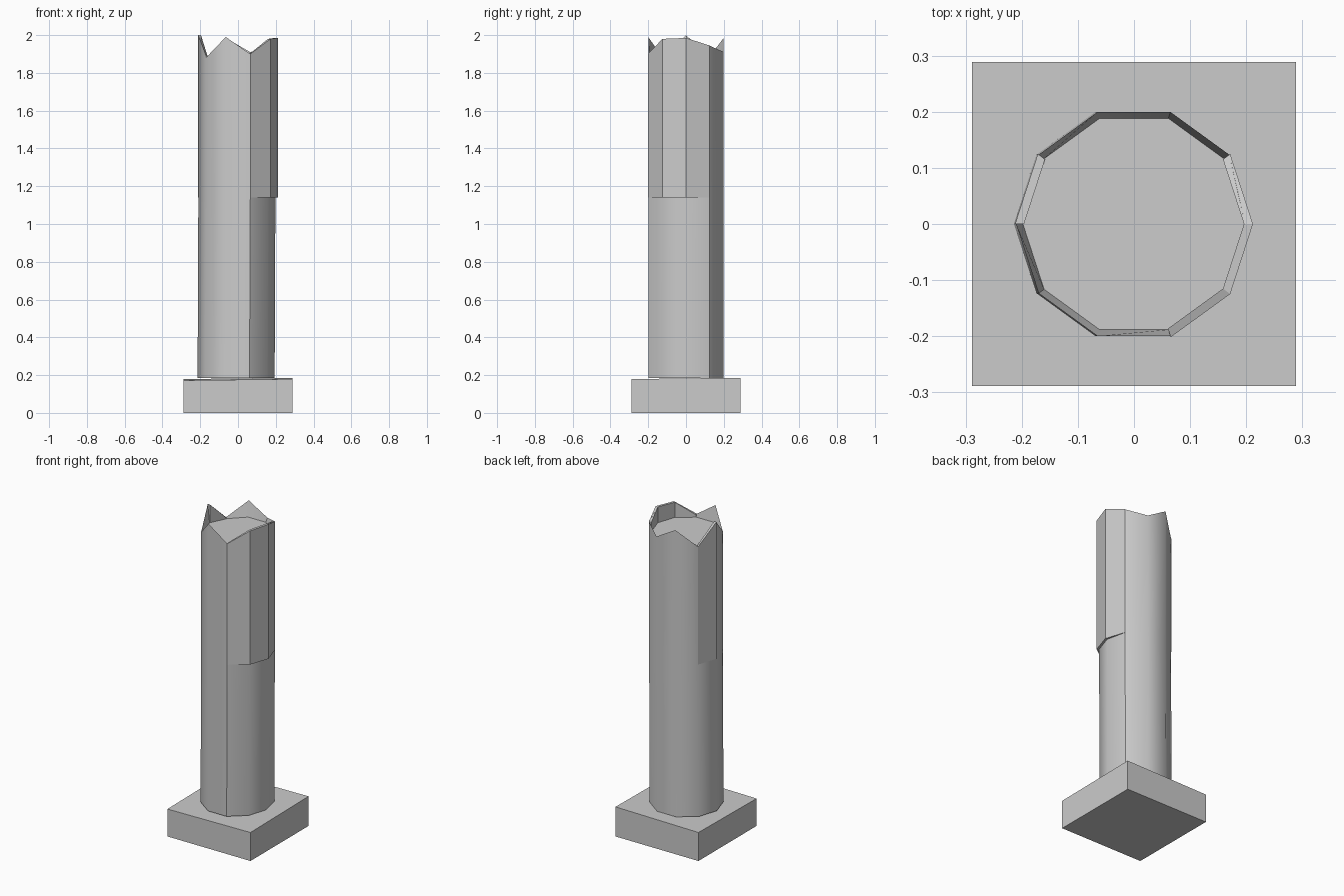
import bpy, bmesh
from math import sin, cos, pi

cube = bpy.data.objects.get("Cube")
if cube:
    bpy.data.objects.remove(cube, do_unlink=True)

stone = bpy.data.materials.new("grey_stone")
stone.use_nodes = True
stone.diffuse_color = (0.6, 0.6, 0.6, 1)
stone.node_tree.nodes["Principled BSDF"].inputs["Base Color"].default_value = (0.6, 0.6, 0.6, 1)

SIDES, RADIUS, FOOT, STEP, CAP = 10, 0.21, 0.185, 1.14, 1.885
# Broken rim height at each corner, anticlockwise from +x
RIM = [1.985, 1.945, 1.91, 1.985, 1.88, 2.0, 1.88, 1.99, 1.90, 1.98]


def corner(i, r, z, dx=0.0):
    a = 2 * pi * i / SIDES
    return (r * cos(a) + dx, r * sin(a), z)


def finish(bm, name, smooth=None):
    bmesh.ops.recalc_face_normals(bm, faces=bm.faces)
    mesh = bpy.data.meshes.new(name)
    bm.to_mesh(mesh)
    bm.free()
    mesh.materials.append(stone)
    obj = bpy.data.objects.new(name, mesh)
    bpy.context.collection.objects.link(obj)
    if smooth:
        bpy.ops.object.select_all(action="DESELECT")
        obj.select_set(True)
        bpy.context.view_layer.objects.active = obj
        bpy.ops.object.shade_smooth_by_angle(angle=smooth)
    return obj


def bridge(bm, low, high, closed=True):
    n = len(low)
    for i in range(n if closed else n - 1):
        j = (i + 1) % n
        bm.faces.new((low[i], low[j], high[j], high[i]))


# Square plinth with a slightly worn top
bm = bmesh.new()
bmesh.ops.create_cube(bm, size=1)
for v in bm.verts:
    top = v.co.z > 0
    v.co.x *= 0.577
    v.co.y *= 0.577
    v.co.z = 0.179 + 0.012 * v.co.x + 0.012 * v.co.y if top else 0
finish(bm, "plinth")

# Ten-sided shaft: the worn side sits a little inside the rim
bm = bmesh.new()
worn = {9: 0.012, 0: 0.012}
rings = []
for z, dx in ((FOOT, -0.004), (STEP, 0), (None, 0)):
    rings.append([bm.verts.new(corner(i, RADIUS - worn.get(i, 0), z or RIM[i], dx))
                  for i in range(SIDES)])
inner = [bm.verts.new(corner(i, 0.198, min(CAP, RIM[i] - 0.004))) for i in range(SIDES)]
rings.append(inner)
for low, high in zip(rings, rings[1:]):
    bridge(bm, low, high)
bm.faces.new(inner)
bm.faces.new(rings[0])
finish(bm, "shaft", 0.66)


# Unworn facets standing proud of the upper shaft
def facet_panel(name, corners, proud):
    bm = bmesh.new()
    loops = []
    for r, foot in ((RADIUS - 0.014, True), (RADIUS + proud, True),
                    (RADIUS + proud, False), (RADIUS - 0.014, False)):
        loops.append([bm.verts.new(corner(i, r, STEP if foot else RIM[i])) for i in corners])
    for k in range(4):
        bridge(bm, loops[k], loops[(k + 1) % 4], False)
    for end in (0, -1):
        bm.faces.new([loop[end] for loop in loops])
    finish(bm, name)


facet_panel("right_upper_facets", (8, 9, 0, 1), 0.002)
facet_panel("left_upper_facet", (4, 5), 0.002)
